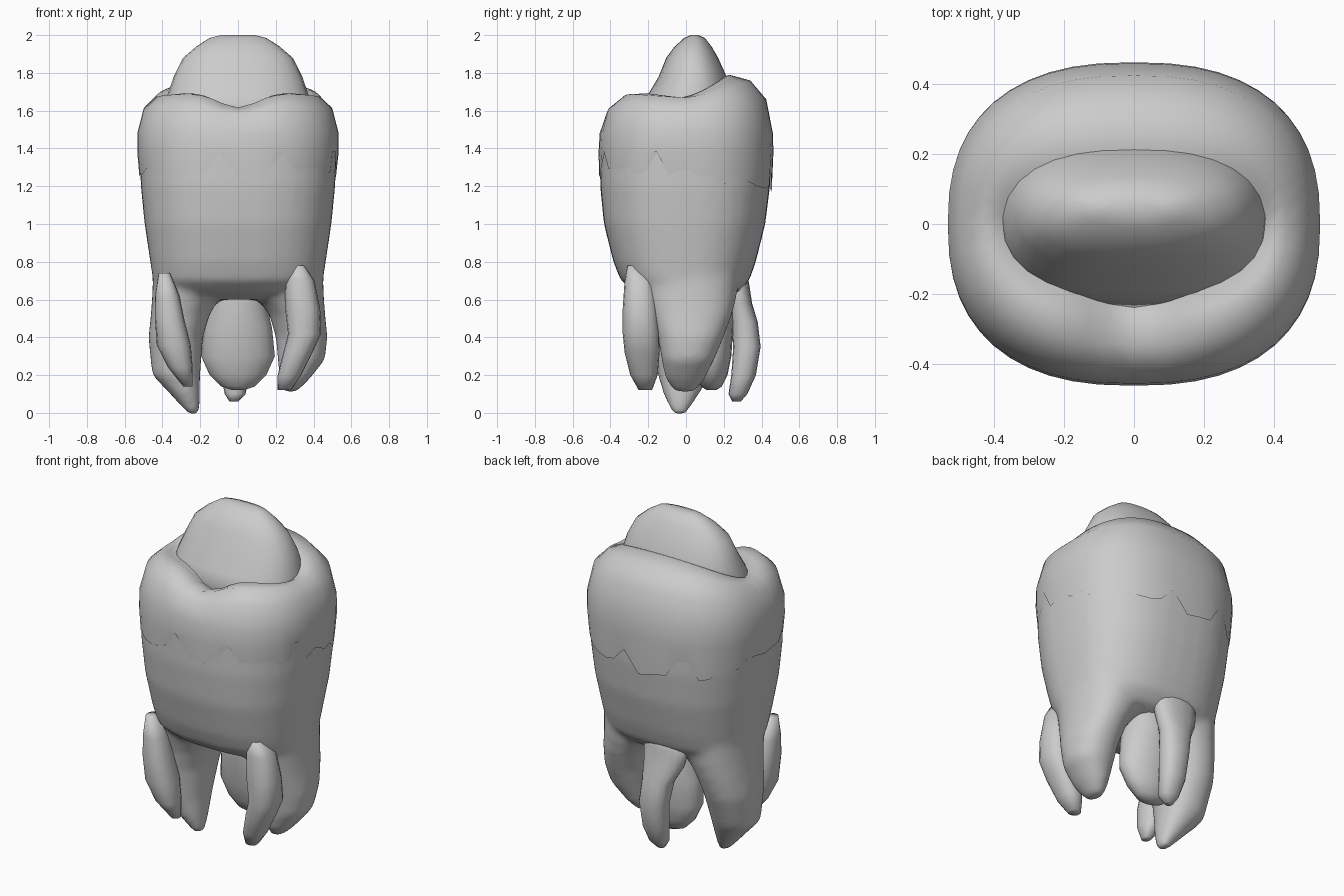
import bpy, bmesh, math, random

random.seed(4)


def ring_xy(r, a, e):
    # superellipse point; r = (x0, x1, y0, y1) extents
    c, s = math.cos(a), math.sin(a)
    x = math.copysign(abs(c) ** (2 / e), c)
    y = math.copysign(abs(s) ** (2 / e), s)
    return ((r[0] + r[1]) / 2 + x * (r[1] - r[0]) / 2,
            (r[2] + r[3]) / 2 + y * (r[3] - r[2]) / 2)


def loft(name, rings, n=24, e=2.0, zf=None, cap_bottom=True):
    # rings from top to bottom: (z, x0, x1, y0, y1)
    bm = bmesh.new()
    rows = []
    for k, r in enumerate(rings):
        row = []
        for i in range(n):
            a = 2 * math.pi * i / n
            x, y = ring_xy(r[1:], a, e)
            z = r[0] + (zf(k, a, x) if zf else 0)
            row.append(bm.verts.new((x, y, z)))
        rows.append(row)
    for A, B in zip(rows, rows[1:]):
        for i in range(n):
            j = (i + 1) % n
            bm.faces.new((A[i], B[i], B[j], A[j]))
    bm.faces.new(rows[0])
    if cap_bottom:
        bm.faces.new(rows[-1][::-1])
    bmesh.ops.recalc_face_normals(bm, faces=bm.faces)
    me = bpy.data.meshes.new(name)
    bm.to_mesh(me)
    bm.free()
    for p in me.polygons:
        p.use_smooth = True
    ob = bpy.data.objects.new(name, me)
    bpy.context.collection.objects.link(ob)
    return ob


# main body, rounded underneath
body = loft("tooth_body", [
    (1.58, -.49, .49, -.41, .42), (1.45, -.525, .525, -.455, .455),
    (1.2, -.515, .515, -.455, .445), (1.0, -.495, .495, -.435, .42),
    (.8, -.465, .465, -.385, .37), (.7, -.45, .45, -.345, .335),
    (.64, -.41, .41, -.27, .28), (.6, -.3, .3, -.15, .17)], 36, 2.5)

# side roots blended into the body
right_root = loft("right_root", [
    (.92, .15, .44, -.2, .24), (.75, .09, .45, -.25, .28),
    (.62, .09, .455, -.23, .27), (.52, .165, .462, -.19, .245),
    (.4, .2, .475, -.15, .2), (.28, .21, .46, -.13, .15),
    (.18, .22, .38, -.11, .1), (.11, .24, .31, -.06, .05)], 24, 2.2)
left_root = loft("left_root", [
    (.92, -.44, -.15, -.2, .24), (.75, -.45, -.09, -.25, .28),
    (.62, -.455, -.09, -.23, .27), (.52, -.462, -.15, -.2, .245),
    (.4, -.475, -.185, -.18, .21), (.2, -.455, -.2, -.15, .13),
    (.1, -.36, -.2, -.12, .07), (-.01, -.26, -.2, -.07, .0)], 24, 2.2)

bpy.ops.object.select_all(action='DESELECT')
for o in (body, right_root, left_root):
    o.select_set(True)
bpy.context.view_layer.objects.active = body
bpy.ops.object.join()
m = body.modifiers.new("blend", 'REMESH')
m.mode = 'VOXEL'
m.voxel_size = .02
m.use_smooth_shade = True
m = body.modifiers.new("soften", 'SMOOTH')
m.factor = .5
m.iterations = 12

# enamel cap: wavy rim above, ragged edge below
RAGGED = [random.choice((0, .01, -.02, .02, .1, -.03)) for _ in range(48)]


def enamel_z(k, a, x):
    s = math.sin(a)
    if k < 4:
        lift = .1 * max(0, s) ** 1.1
        if s < 0:
            lift += -s * (.025 - .085 * math.exp(-(x / .14) ** 2))
        return lift * (1.3, 1.2, .9, .5)[k]
    if k == 6:
        return RAGGED[round(a / (2 * math.pi) * 48) % 48] - .1 * max(0, s)
    return 0


loft("enamel", [
    (1.64, -.34, .34, -.2, .16), (1.67, -.39, .39, -.26, .23),
    (1.67, -.435, .435, -.345, .34), (1.61, -.5, .5, -.42, .425),
    (1.48, -.533, .533, -.457, .46), (1.38, -.533, .533, -.463, .463),
    (1.28, -.522, .522, -.46, .453)], 48, 2.45, enamel_z, False)

# inner core bulging out of the crown
loft("crown_core", [
    (2.0, -.09, .09, .025, .065), (1.985, -.15, .15, -.01, .1),
    (1.94, -.22, .22, -.06, .135), (1.88, -.29, .29, -.105, .17),
    (1.78, -.34, .34, -.145, .215), (1.68, -.375, .375, -.205, .24),
    (1.5, -.4, .4, -.27, .26)], 28, 2.3)

# core lobe under the arch
loft("lower_core_lobe", [
    (.75, -.12, .12, .0, .22), (.58, -.15, .15, -.01, .25),
    (.45, -.18, .18, .0, .25), (.3, -.195, .195, .02, .24),
    (.2, -.15, .15, .05, .22), (.14, -.09, .09, .08, .19),
    (.12, -.03, .03, .11, .16)], 20)

# finger-like small roots
fingers = {
    "front_right_finger": [
        (.78, .29, .35, -.31, -.25), (.7, .25, .405, -.325, -.17),
        (.55, .25, .435, -.335, -.15), (.42, .265, .44, -.335, -.14),
        (.32, .24, .395, -.325, -.14), (.2, .21, .335, -.295, -.15),
        (.12, .21, .28, -.25, -.18)],
    "front_left_finger": [
        (.74, -.42, -.36, -.3, -.22), (.62, -.44, -.31, -.32, -.17),
        (.5, -.44, -.285, -.33, -.15), (.36, -.43, -.25, -.325, -.14),
        (.24, -.37, -.24, -.3, -.15), (.14, -.29, -.24, -.24, -.18)],
    "back_finger": [
        (.77, -.13, .05, .24, .32), (.68, -.2, .08, .2, .335),
        (.58, -.18, .07, .22, .35), (.48, -.125, .06, .24, .38),
        (.35, -.1, .07, .25, .395), (.2, -.09, .06, .24, .37),
        (.1, -.07, .04, .225, .325), (.06, -.045, .0, .245, .29)]}
for name, rings in fingers.items():
    loft(name, rings, 16, 2.3)
